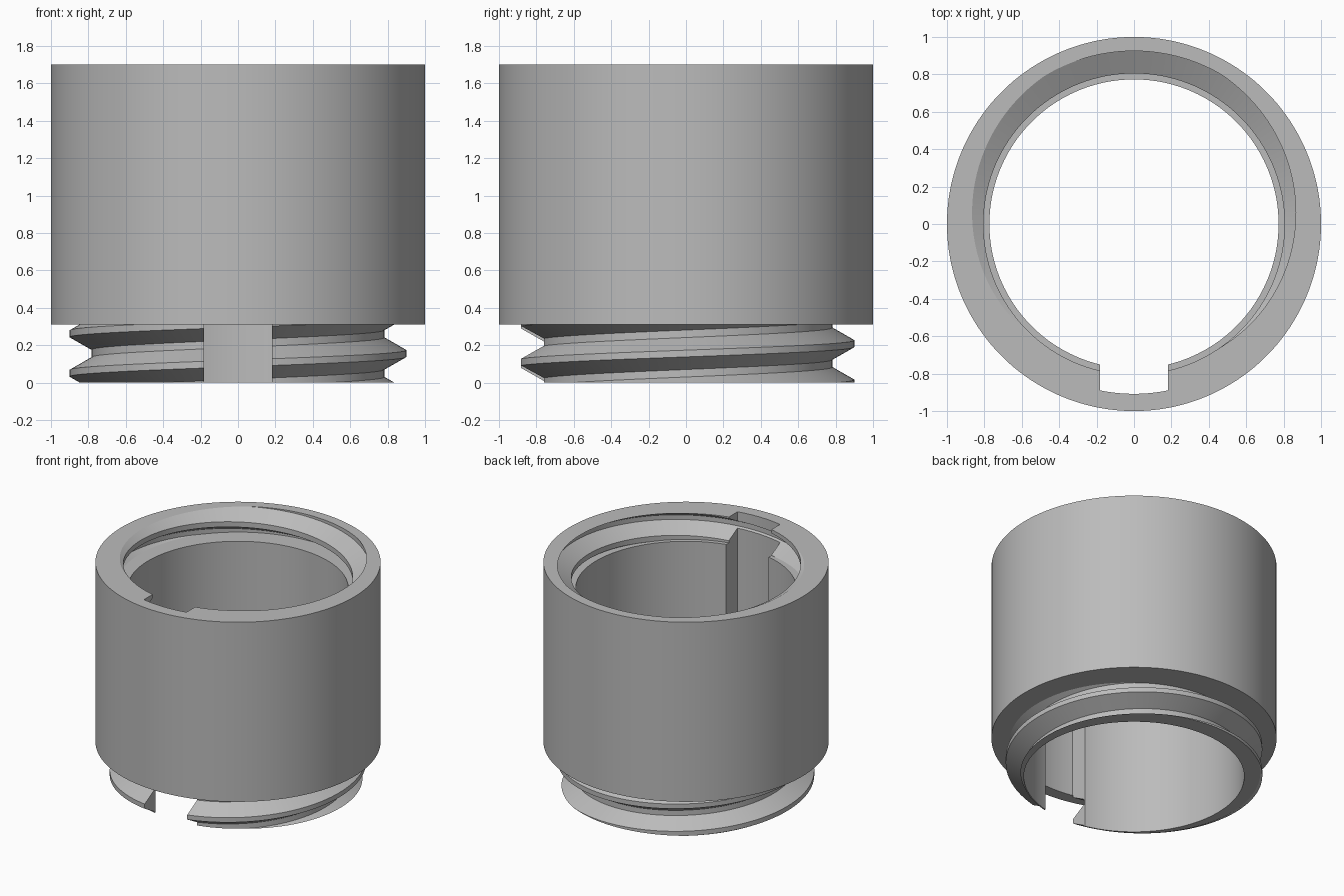
import bpy, bmesh, math

if "Cube" in bpy.data.objects:
    bpy.data.objects.remove(bpy.data.objects["Cube"])

SEGMENTS = 180
PITCH = 0.211
TOP, SHOULDER, SOCKET_FLOOR = 1.70, 0.31, 1.50
OUTER, BORE = 1.0, 0.773
SLOT_HALF, SLOT_RADIUS = 0.182, 0.908
CREST_HALF, ROOT_HALF = 0.018, 0.02    # half widths of the thread flats

grey = bpy.data.materials.new("plain grey")
grey.use_nodes = True
grey.diffuse_color = (0.5, 0.5, 0.5, 1)
grey.node_tree.nodes["Principled BSDF"].inputs["Base Color"].default_value = (0.5, 0.5, 0.5, 1)


def make_object(name, bm):
    bmesh.ops.recalc_face_normals(bm, faces=bm.faces)
    mesh = bpy.data.meshes.new(name)
    bm.to_mesh(mesh)
    bm.free()
    mesh.materials.append(grey)
    obj = bpy.data.objects.new(name, mesh)
    bpy.context.collection.objects.link(obj)
    return obj


def thread_profile(turn, crest_z, low, high, root, crest):
    """Radius and height along a screw thread, clipped to low..high."""
    centre = crest_z + PITCH * turn

    def radius(z):
        off = abs((z - centre + PITCH / 2) % PITCH - PITCH / 2)
        slope = (off - CREST_HALF) / (PITCH / 2 - ROOT_HALF - CREST_HALF)
        return crest + (root - crest) * min(max(slope, 0), 1)

    heights = [low]
    for k in range(-3, 4):
        mid = centre + k * PITCH
        heights += [mid - PITCH / 2 + ROOT_HALF, mid - CREST_HALF,
                    mid + CREST_HALF, mid + PITCH / 2 - ROOT_HALF]
    heights.append(high)
    heights = [min(max(z, low), high) for z in heights]
    return [(radius(z), z) for z in heights]


# Sleeve: a wall section with male thread below and female thread above, swept once around
bm = bmesh.new()
columns = []
for i in range(SEGMENTS + 1):
    turn = i / SEGMENTS - 0.25
    male = thread_profile(turn, 0.156, 0, SHOULDER, 0.782, 0.90)
    female = thread_profile(turn, 1.647, SOCKET_FLOOR, TOP, 0.805, 0.925)
    section = ([(BORE, 0)] + male + [(OUTER, SHOULDER), (OUTER, TOP)]
               + female[::-1] + [(BORE, SOCKET_FLOOR)])
    a = math.tau * turn
    columns.append([bm.verts.new((r * math.cos(a), r * math.sin(a), z)) for r, z in section])
for left, right in zip(columns, columns[1:]):
    for j in range(len(left)):
        k = (j + 1) % len(left)
        bm.faces.new((left[j], right[j], right[k], left[k]))
bmesh.ops.remove_doubles(bm, verts=bm.verts, dist=0.0001)
bmesh.ops.dissolve_degenerate(bm, edges=bm.edges, dist=0.0001)
sleeve = make_object("threaded_sleeve", bm)

# Keyway: a full-height slot with a curved back, cut into the front
bm = bmesh.new()
spread = math.asin(SLOT_HALF / SLOT_RADIUS)
outline = [(-SLOT_HALF, -0.5)]
for i in range(17):
    a = spread * (i / 8 - 1)
    outline.append((SLOT_RADIUS * math.sin(a), -SLOT_RADIUS * math.cos(a)))
outline.append((SLOT_HALF, -0.5))
base = bm.faces.new([bm.verts.new((x, y, -0.1)) for x, y in outline])
grown = bmesh.ops.extrude_face_region(bm, geom=[base])["geom"]
bmesh.ops.translate(bm, vec=(0, 0, 2), verts=[v for v in grown if isinstance(v, bmesh.types.BMVert)])
cutter = make_object("keyway_cutter", bm)
cutter.hide_render = True

bpy.ops.object.select_all(action="DESELECT")
sleeve.select_set(True)
bpy.context.view_layer.objects.active = sleeve
cut = sleeve.modifiers.new("keyway", "BOOLEAN")
cut.operation = "DIFFERENCE"
cut.solver = "EXACT"
cut.object = cutter
bpy.ops.object.modifier_apply(modifier=cut.name)
bpy.data.objects.remove(cutter)
bpy.ops.object.shade_smooth_by_angle(angle=math.radians(25))
